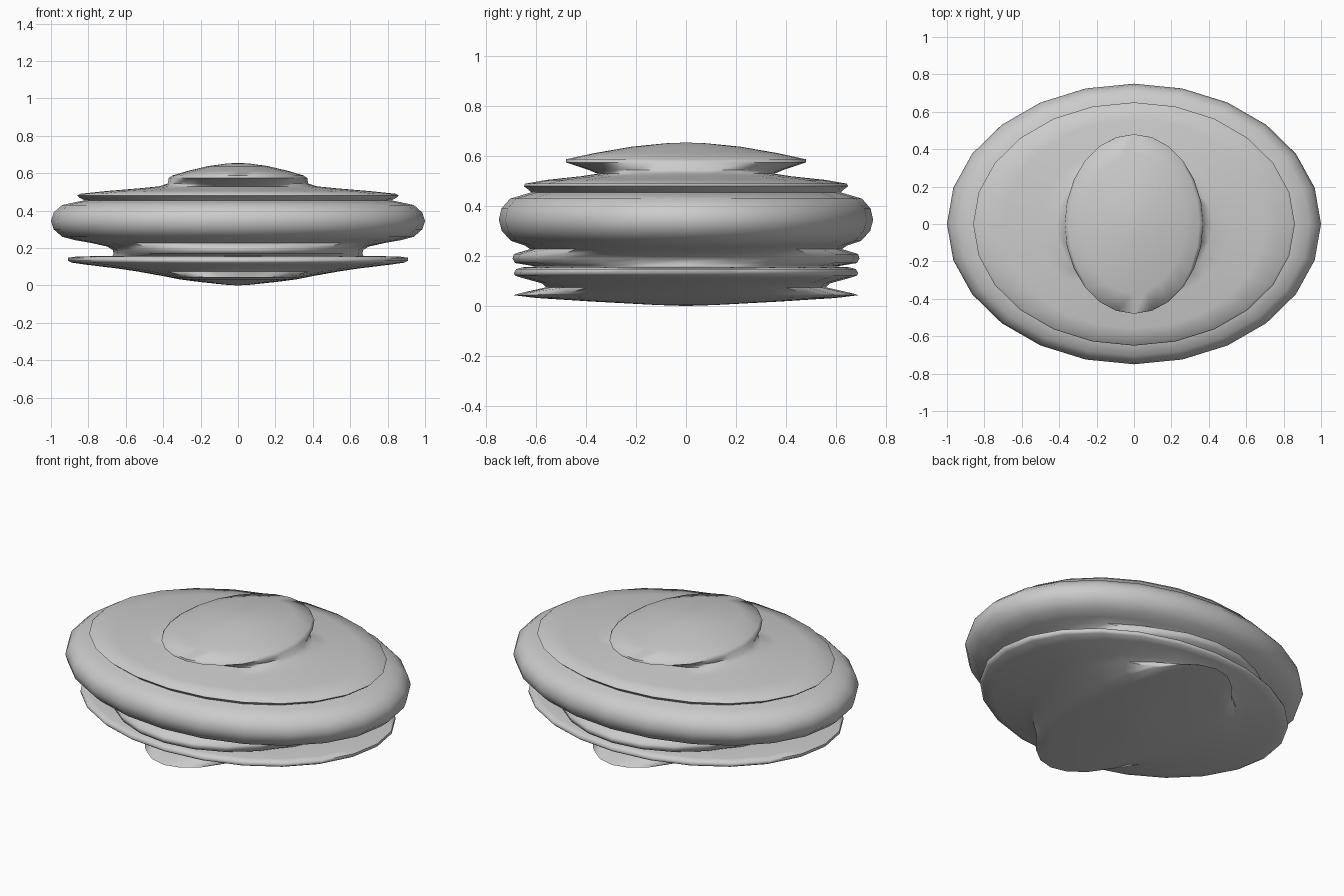
import bpy, bmesh, math

SIDES = 24

# Body profile: height, half width in x, half width in y
LEVELS = [
    (0.004, 0.07, 0.12), (0.018, 0.20, 0.38), (0.032, 0.31, 0.60),
    (0.043, 0.365, 0.69), (0.05, 0.40, 0.67), (0.075, 0.54, 0.56),
    (0.09, 0.64, 0.575), (0.112, 0.82, 0.655), (0.122, 0.89, 0.685),
    (0.132, 0.91, 0.69), (0.148, 0.91, 0.68), (0.155, 0.86, 0.655),
    (0.158, 0.67, 0.60), (0.172, 0.665, 0.685), (0.19, 0.67, 0.695),
    (0.208, 0.70, 0.69), (0.228, 0.79, 0.625), (0.242, 0.87, 0.645),
    (0.26, 0.94, 0.70), (0.30, 0.985, 0.738), (0.345, 1.0, 0.75),
    (0.39, 0.985, 0.74), (0.43, 0.94, 0.705), (0.445, 0.87, 0.655),
    (0.455, 0.82, 0.62), (0.467, 0.845, 0.633), (0.48, 0.86, 0.65),
    (0.49, 0.845, 0.645), (0.505, 0.70, 0.56), (0.52, 0.52, 0.42),
    (0.53, 0.42, 0.355), (0.545, 0.375, 0.39), (0.575, 0.37, 0.48),
    (0.588, 0.35, 0.48), (0.612, 0.27, 0.37), (0.638, 0.16, 0.22),
    (0.652, 0.06, 0.08),
]


def loft(name, levels, bottom, top):
    """Skin a stack of elliptical rings, closed with a point at each end."""
    bm = bmesh.new()
    angles = [2 * math.pi * i / SIDES for i in range(SIDES)]
    rings = [[bm.verts.new((rx * math.cos(a), ry * math.sin(a), z))
              for a in angles] for z, rx, ry in levels]
    low, high = bm.verts.new((0, 0, bottom)), bm.verts.new((0, 0, top))
    for i in range(SIDES):
        j = (i + 1) % SIDES
        for a, b in zip(rings, rings[1:]):
            bm.faces.new((a[i], a[j], b[j], b[i]))
        bm.faces.new((low, rings[0][j], rings[0][i]))
        bm.faces.new((high, rings[-1][i], rings[-1][j]))
    mesh = bpy.data.meshes.new(name)
    bm.to_mesh(mesh)
    bm.free()
    obj = bpy.data.objects.new(name, mesh)
    bpy.context.collection.objects.link(obj)
    bpy.context.view_layer.objects.active = obj
    obj.select_set(True)
    bpy.ops.object.shade_smooth_by_angle(angle=math.radians(70))
    return obj


# Layered saucer body with its oval foot and oval dome
loft("saucer_body", LEVELS, 0.0, 0.655)
